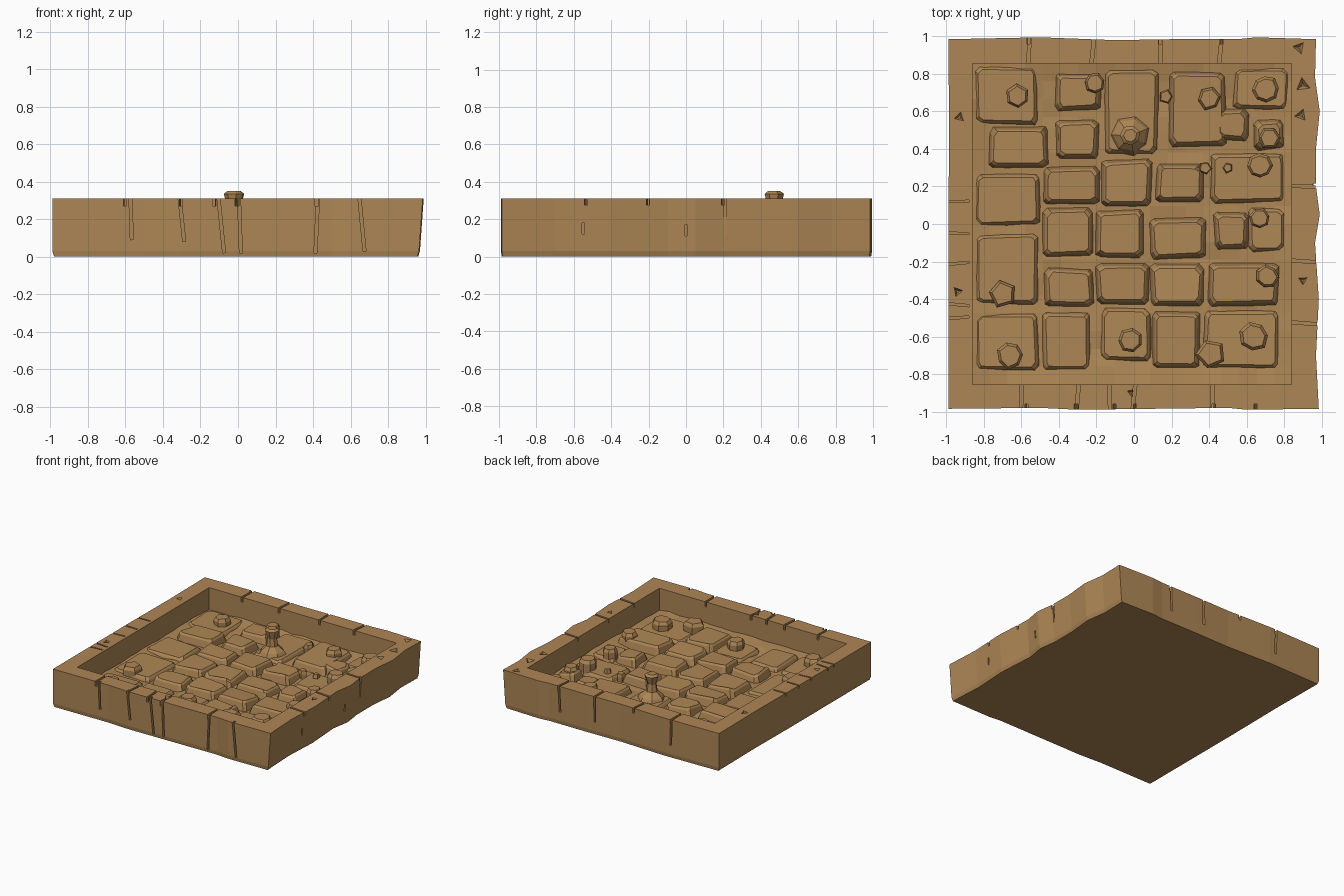
import bpy, bmesh, math, random
from mathutils import Vector, Matrix

if "Cube" in bpy.data.objects:
    bpy.data.objects.remove(bpy.data.objects["Cube"])

random.seed(7)
stone_mat = bpy.data.materials.new("sandy brown stone")
stone_mat.diffuse_color = (0.42, 0.24, 0.09, 1)
stone_mat.use_nodes = True
stone_mat.node_tree.nodes["Principled BSDF"].inputs["Base Color"].default_value = stone_mat.diffuse_color


def finish(name, bm):
    bmesh.ops.recalc_face_normals(bm, faces=bm.faces)
    me = bpy.data.meshes.new(name)
    bm.to_mesh(me)
    bm.free()
    ob = bpy.data.objects.new(name, me)
    bpy.context.scene.collection.objects.link(ob)
    me.materials.append(stone_mat)
    return ob


def loft(bm, rings):
    """Closed solid through equal-length rings of points."""
    vs = [[bm.verts.new(p) for p in r] for r in rings]
    n = len(vs[0])
    for a, b in zip(vs, vs[1:]):
        for i in range(n):
            j = (i + 1) % n
            bm.faces.new((a[i], a[j], b[j], b[i]))
    bm.faces.new(vs[0][::-1])
    bm.faces.new(vs[-1])


def box(bm, cx, cy, cz, sx, sy, sz, rot=0.0, axis='Z'):
    m = (Matrix.Translation((cx, cy, cz)) @ Matrix.Rotation(rot, 4, axis)
         @ Matrix.Diagonal((sx, sy, sz, 1)))
    bmesh.ops.create_cube(bm, size=1, matrix=m)


def cut(target, cutter):
    mod = target.modifiers.new("cut", 'BOOLEAN')
    mod.operation, mod.solver, mod.use_self = 'DIFFERENCE', 'EXACT', True
    mod.object = cutter
    bpy.context.view_layer.objects.active = target
    bpy.ops.object.modifier_apply(modifier=mod.name)
    bpy.data.objects.remove(cutter)


# Tray body: worn outline, slightly narrower at the foot
outline = [(-.99, -.985), (-.5, -.98), (-.3, -.99), (.1, -.985), (.5, -.98), (.6, -.99),
           (.985, -.985), (.97, -.7), (.985, -.4), (.965, -.1), (.99, .05), (.97, .2),
           (.97, .4), (.99, .6), (.965, .78), (.97, .985), (.65, .995), (.55, .985),
           (.2, .985), (-.1, .98), (-.5, .995), (-.99, .985), (-.985, .5), (-.99, 0)]
foot = [(x - .02 if x > .9 else x, y) for x, y in outline]
bm = bmesh.new()
loft(bm, [[(x * .99, y * .995, 0) for x, y in foot],
          [(x, y, .03) for x, y in foot],
          [(x, y, .31) for x, y in outline]])
tray = finish("tray_wall", bm)

# Sunken centre
bm = bmesh.new()
box(bm, -.01, 0, .31, 1.70, 1.71, .42)
cut(tray, finish("cavity_cutter", bm))

# Joints across the rim and down the outer faces
bm = bmesh.new()
for side, spots in ((-1, (-.6, -.3, -.13, 0, .42)), (1, (-.56, -.22, .14, .46))):
    for x in spots:
        a = random.uniform(-.12, .12)
        box(bm, x, side * .92, .31, .018, .17, .08, a)
for x, top, bot in ((-.57, .33, .09), (-.3, .33, .08), (-.09, .33, .02),
                    (.01, .33, .02), (.42, .33, .02), (.66, .33, .03)):
    box(bm, x, -.985, (top + bot) / 2, .016, .05, top - bot, random.uniform(-.12, .08), 'Y')
for x in (-.56, .14, .46):
    box(bm, x, .985, .22, .016, .05, .24, random.uniform(-.06, .06), 'Y')
for y in (.12, -.05, -.21, -.43, -.5):
    box(bm, -.94, y, .31, .12, .012, .05, random.uniform(-.1, .1))
for y in (.2, -.2, -.53):
    box(bm, .92, y, .31, .16, .016, .07, random.uniform(-.1, .1))
for y, z, h in ((.21, .21, .2), (-.55, .15, .06), (0, .14, .06)):
    box(bm, .98, y, z, .05, .012, h)
# Small chips out of the rim top
for x, y, r in ((-.93, .57, .04), (-.94, -.36, .04), (.9, -.3, .035),
                (.88, .94, .05), (.89, .58, .05), (.9, .74, .06), (-.01, -.9, .04)):
    m = Matrix.Translation((x, y, .305)) @ Matrix.Rotation(random.random() * 6, 4, 'Z')
    bmesh.ops.create_cone(bm, cap_ends=True, segments=3, radius1=.01, radius2=r,
                          depth=.04, matrix=m)
cut(tray, finish("crack_cutter", bm))

# Uneven bedding between the stones, rising towards the walls
bm = bmesh.new()
bmesh.ops.create_grid(bm, x_segments=18, y_segments=18, size=.855)
for v in bm.verts:
    edge = max(abs(v.co.x), abs(v.co.y))
    v.co.x -= .01
    v.co.z = .112 + random.uniform(-.006, .01) + max(0, edge - .68) * .12
finish("floor_bedding", bm)


def cobble(bm, x0, x1, y0, y1, top, tilt=.012):
    """Tapered paving block with uneven corners and a tilted top."""
    j = lambda s: random.uniform(-s, s)
    corners = [(x0, y0), (x1, y0), (x1, y1), (x0, y1)]
    cx, cy = (x0 + x1) / 2, (y0 + y1) / 2
    topr, mid, base = [], [], []
    for x, y in corners:
        sx, sy = math.copysign(1, x - cx), math.copysign(1, y - cy)
        for dx, dy in (((.02, 0), (0, .02)) if sx * sy < 0 else ((0, .02), (.02, 0))):
            px, py = x - sx * dx + j(.006), y - sy * dy + j(.006)
            z = top + j(tilt)
            topr.append((px - sx * .012, py - sy * .012, z))
            mid.append((px, py, z - .014))
            base.append((px + sx * .022, py + sy * .022, .08))
    loft(bm, [base, mid, topr])


# Paving blocks: x range, y range
raised = [(-.41, -.19, .62, .79), (.2, .48, .43, .8), (-.76, -.47, .31, .5),
          (-.4, -.2, .36, .54), (.45, .6, .46, .6), (.65, .79, .41, .54),
          (-.47, -.2, .12, .29), (-.16, .08, .11, .33), (.13, .36, .13, .31),
          (-.47, -.23, -.16, .07), (-.19, .04, -.17, .06), (.1, .37, -.17, .02),
          (.44, .6, -.12, .05), (-.46, -.23, -.43, -.25), (-.19, .07, -.42, -.22),
          (.1, .36, -.42, -.23), (.41, .76, -.42, -.22), (.11, .34, -.76, -.48)]
worn = [(-.84, -.52, .54, .83), (-.15, .12, .38, .82), (.54, .82, .62, .83),
        (.42, .8, .12, .37), (-.84, -.51, 0, .26), (-.84, -.52, -.42, -.06),
        (.62, .8, -.14, .08), (-.84, -.52, -.77, -.49), (-.48, -.24, -.77, -.48),
        (-.17, .08, -.72, -.46), (.38, .77, -.76, -.47)]
bm = bmesh.new()
for b in raised:
    cobble(bm, *b, .175)
finish("raised_paving", bm)
bm = bmesh.new()
for b in worn:
    cobble(bm, *b, .145, .008)
finish("worn_paving", bm)


def nub(bm, x, y, profile, n, turn):
    """Faceted pebble: profile is radius, height pairs."""
    wob = [random.uniform(.9, 1.08) for _ in range(n)]
    loft(bm, [[(x + r * w * math.cos(turn + i * math.tau / n),
                y + r * w * math.sin(turn + i * math.tau / n), z)
               for i, w in enumerate(wob)] for r, z in profile])


# Loose pebbles
bm = bmesh.new()
for x, y, r, top, n in ((-.62, .68, .065, .20, 6), (-.21, .75, .055, .22, 7),
                        (.4, .67, .065, .22, 6), (.7, .72, .072, .22, 8),
                        (.72, .46, .06, .21, 6), (.67, .31, .068, .23, 8),
                        (.67, .03, .055, .21, 7), (.71, -.28, .062, .215, 7),
                        (.64, -.6, .078, .21, 7), (.41, -.69, .08, .22, 5),
                        (-.02, -.62, .065, .21, 7), (-.66, -.7, .075, .21, 7),
                        (-.7, -.37, .08, .19, 5), (.17, .68, .04, .19, 5),
                        (.38, .3, .035, .18, 5), (.5, .3, .03, .18, 5)):
    nub(bm, x, y, ((r * .95, .09), (r, top - .025), (r * .78, top)), n, random.random() * 6)
finish("pebbles", bm)

# Tall stump with a flared cap on a low mound
bm = bmesh.new()
nub(bm, -.02, .47, ((.13, .10), (.09, .17), (.045, .21), (.035, .27),
                    (.05, .315), (.055, .335), (.035, .35)), 7, .4)
finish("stump", bm)
